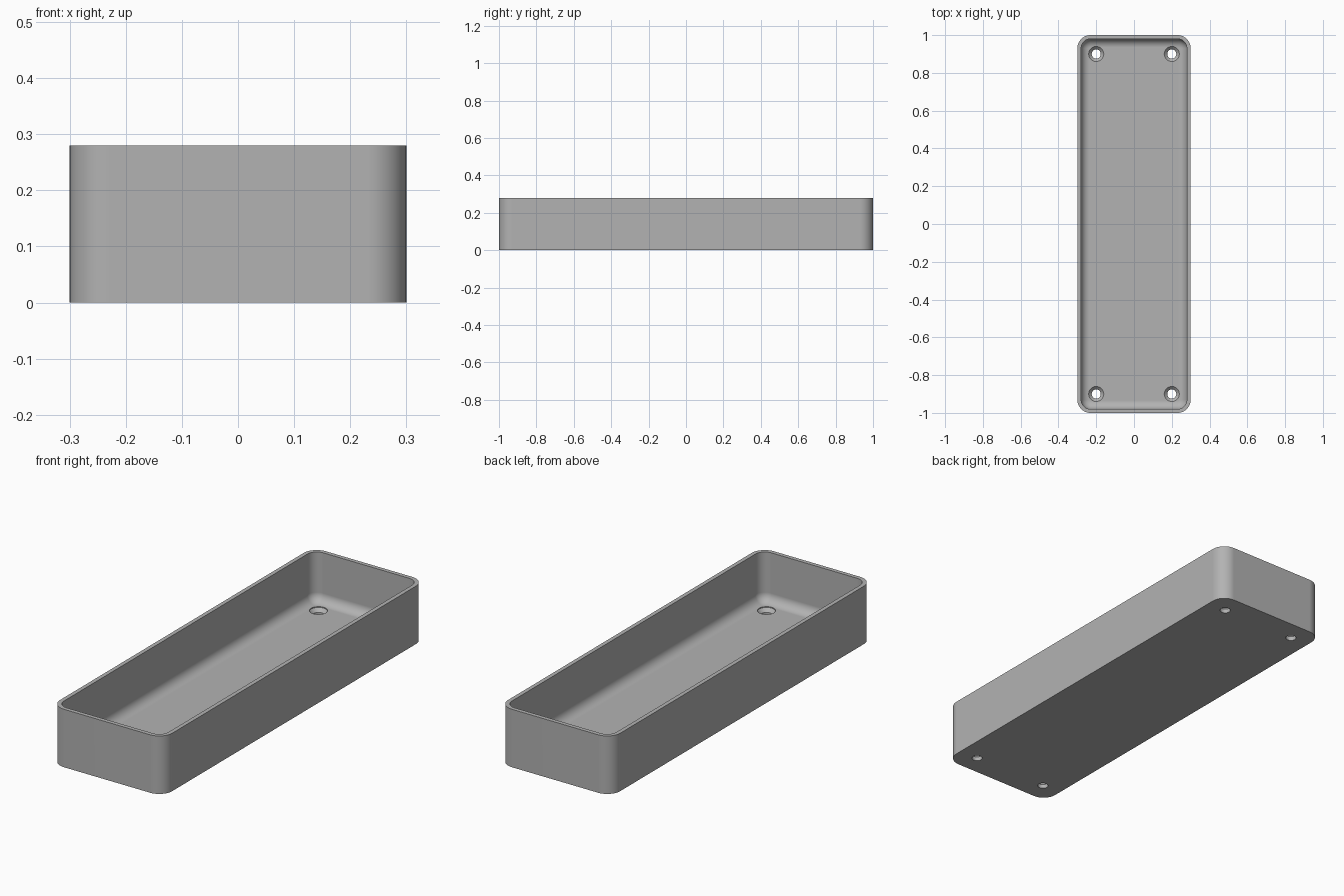
import bpy, bmesh
from math import sin, cos, pi, radians

cube = bpy.data.objects.get("Cube")
if cube:
    bpy.data.objects.remove(cube, do_unlink=True)

WIDTH, LENGTH, HEIGHT = 0.6, 2.0, 0.28
CORNER, WALL, FLOOR, FILLET = 0.07, 0.02, 0.04, 0.045
STEPS = 12

grey = bpy.data.materials.new("plain_grey")
grey.use_nodes = True
colour = (0.45, 0.45, 0.45, 1)
grey.diffuse_color = colour
grey.node_tree.nodes["Principled BSDF"].inputs["Base Color"].default_value = colour


def rounded_rect(inset):
    """Outline of the tray footprint, moved inwards by inset."""
    r = max(CORNER - inset, 0.004)
    cx, cy = WIDTH / 2 - inset - r, LENGTH / 2 - inset - r
    points = []
    for q, (sx, sy) in enumerate([(1, 1), (-1, 1), (-1, -1), (1, -1)]):
        for i in range(STEPS + 1):
            a = (q + i / STEPS) * pi / 2
            points.append((sx * cx + r * cos(a), sy * cy + r * sin(a)))
    return points


def circle(x, y, r, n=32):
    return [(x + r * cos(2 * pi * i / n), y + r * sin(2 * pi * i / n)) for i in range(n)]


def loft(name, layers):
    """Closed solid through (outline, z) layers listed from bottom to top."""
    bm = bmesh.new()
    rings = [[bm.verts.new((x, y, z)) for x, y in outline] for outline, z in layers]
    n = len(rings[0])
    for low, high in zip(rings, rings[1:]):
        for i in range(n):
            j = (i + 1) % n
            bm.faces.new((low[i], low[j], high[j], high[i]))
    bm.faces.new(rings[0][::-1])
    bm.faces.new(rings[-1])
    mesh = bpy.data.meshes.new(name)
    bm.to_mesh(mesh)
    bm.free()
    mesh.materials.append(grey)
    obj = bpy.data.objects.new(name, mesh)
    bpy.context.collection.objects.link(obj)
    return obj


def cut(target, cutter):
    cutter.hide_render = True
    mod = target.modifiers.new("cut", 'BOOLEAN')
    mod.operation = 'DIFFERENCE'
    mod.solver = 'EXACT'
    mod.object = cutter
    bpy.context.view_layer.objects.active = target
    bpy.ops.object.modifier_apply(modifier=mod.name)
    bpy.data.objects.remove(cutter, do_unlink=True)


# Outer block with rounded upright corners
tray = loft("tray", [(rounded_rect(0), 0), (rounded_rect(0), HEIGHT)])

# Cavity with a rounded edge where the walls meet the floor
layers = []
for i in range(STEPS + 1):
    a = (1 - i / STEPS) * pi / 2
    layers.append((rounded_rect(WALL + FILLET * (1 - cos(a))),
                   FLOOR + FILLET * (1 - sin(a))))
layers.append((rounded_rect(WALL), HEIGHT + 0.1))
cut(tray, loft("cavity_cutter", layers))

# Countersunk screw holes near the four corners
for x in (-0.2, 0.2):
    for y in (-0.9, 0.9):
        cut(tray, loft("hole_cutter", [
            (circle(x, y, 0.024), -0.1), (circle(x, y, 0.024), FLOOR / 2),
            (circle(x, y, 0.04), FLOOR / 2 + 0.016), (circle(x, y, 0.04), FLOOR + 0.1)]))

# Smooth curves with crisp rim and hole edges
bpy.ops.object.select_all(action='DESELECT')
tray.select_set(True)
bpy.context.view_layer.objects.active = tray
bpy.ops.object.shade_smooth_by_angle(angle=radians(30))
weighted = tray.modifiers.new("even_shading", 'WEIGHTED_NORMAL')
weighted.keep_sharp = True
